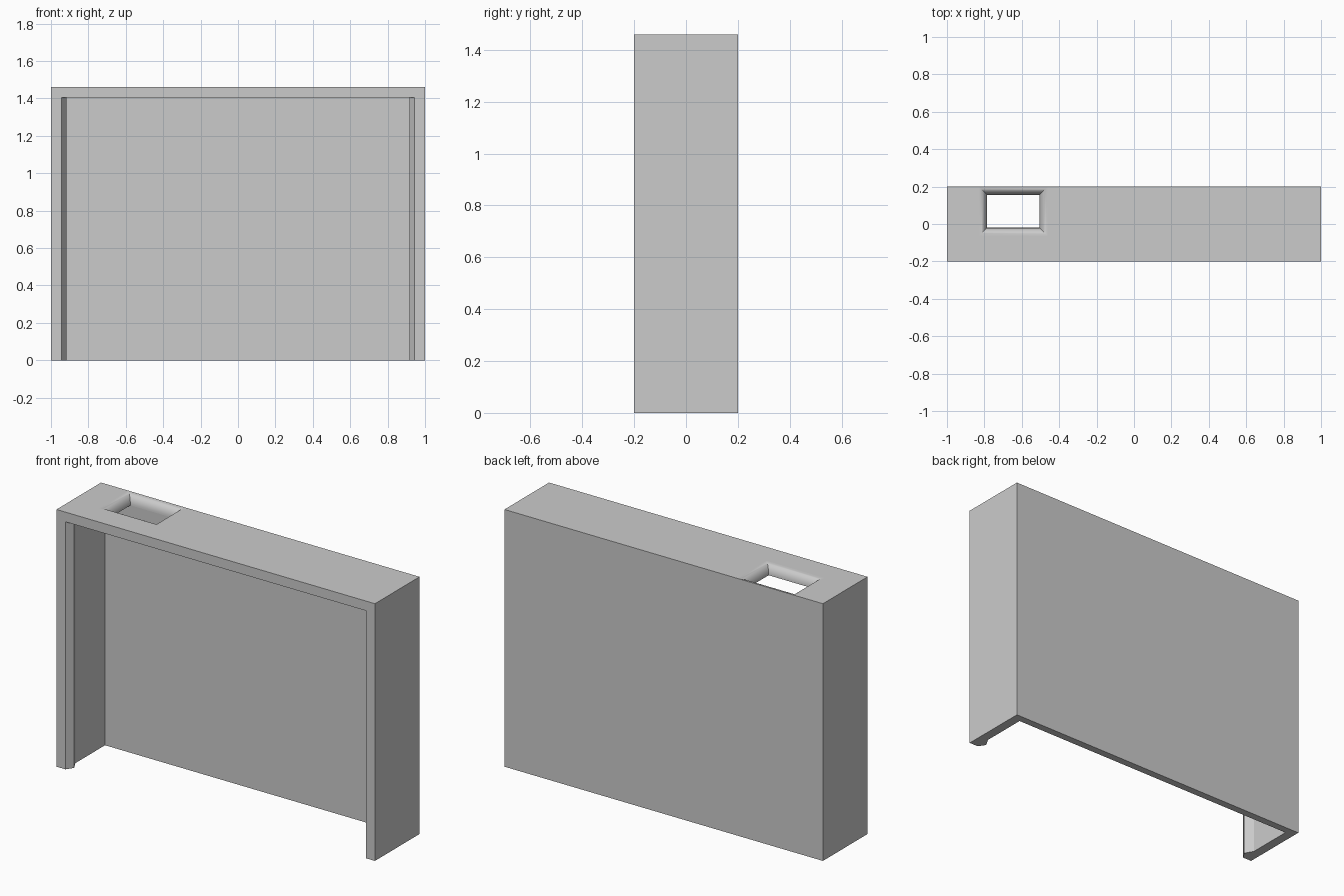
import bpy, bmesh, math

if "Cube" in bpy.data.objects:
    bpy.data.objects.remove(bpy.data.objects["Cube"], do_unlink=True)

HEIGHT, CEILING = 1.46, 1.405

gray = bpy.data.materials.new("plain gray")
gray.use_nodes = True
colour = (0.6, 0.6, 0.6, 1)
gray.diffuse_color = colour
gray.node_tree.nodes["Principled BSDF"].inputs["Base Color"].default_value = colour


def loft(name, rings):
    """Closed solid through a stack of matching rings, capped at both ends."""
    bm = bmesh.new()
    loops = [[bm.verts.new(p) for p in ring] for ring in rings]
    for low, high in zip(loops, loops[1:]):
        for i in range(len(low)):
            j = (i + 1) % len(low)
            bm.faces.new((low[i], low[j], high[j], high[i]))
    bm.faces.new(loops[0])
    bm.faces.new(loops[-1])
    bmesh.ops.recalc_face_normals(bm, faces=bm.faces)
    mesh = bpy.data.meshes.new(name)
    bm.to_mesh(mesh)
    bm.free()
    mesh.materials.append(gray)
    obj = bpy.data.objects.new(name, mesh)
    bpy.context.collection.objects.link(obj)
    return obj


def rectangle(x0, x1, y0, y1, z, grow=0):
    return [(x0 - grow, y0 - grow, z), (x1 + grow, y0 - grow, z),
            (x1 + grow, y1 + grow, z), (x0 - grow, y1 + grow, z)]


# Outer block
housing = loft("housing", [rectangle(-1, 1, -0.2, 0.2, z) for z in (0, HEIGHT)])

# Cavity open at front and bottom, leaving a chamfered lip on each side wall
half = [(0.944, -0.3), (0.944, -0.2), (0.917, -0.16), (0.945, -0.11), (0.945, 0.157)]
outline = half + [(-x, y) for x, y in reversed(half)]
cavity = loft("cavity_cutter", [[(x, y, z) for x, y in outline] for z in (-0.1, CEILING)])

# Opening in the top with a rounded rim
opening = (-0.785, -0.505, -0.02, 0.156)
depth, flare, steps = HEIGHT - CEILING, 0.042, 10
rings = [rectangle(*opening, CEILING - 0.05)]
for i in range(steps + 1):
    a = math.pi / 2 * i / steps
    rings.append(rectangle(*opening, CEILING + depth * math.sin(a), flare * (1 - math.cos(a))))
rings.append(rectangle(*opening, HEIGHT + 0.05, flare))
hole = loft("opening_cutter", rings)

# Carve the housing
bpy.context.view_layer.objects.active = housing
housing.select_set(True)
for cutter in (cavity, hole):
    cutter.hide_render = True
    mod = housing.modifiers.new(cutter.name, "BOOLEAN")
    mod.operation = "DIFFERENCE"
    mod.solver = "EXACT"
    mod.object = cutter
    bpy.ops.object.modifier_apply(modifier=mod.name)
    bpy.data.objects.remove(cutter, do_unlink=True)

# Smooth the rounded rim only, keep the walls flat
bpy.ops.object.shade_smooth_by_angle(angle=math.radians(30))
for face in housing.data.polygons:
    if max(abs(c) for c in face.normal) > 0.9995:
        face.use_smooth = False
